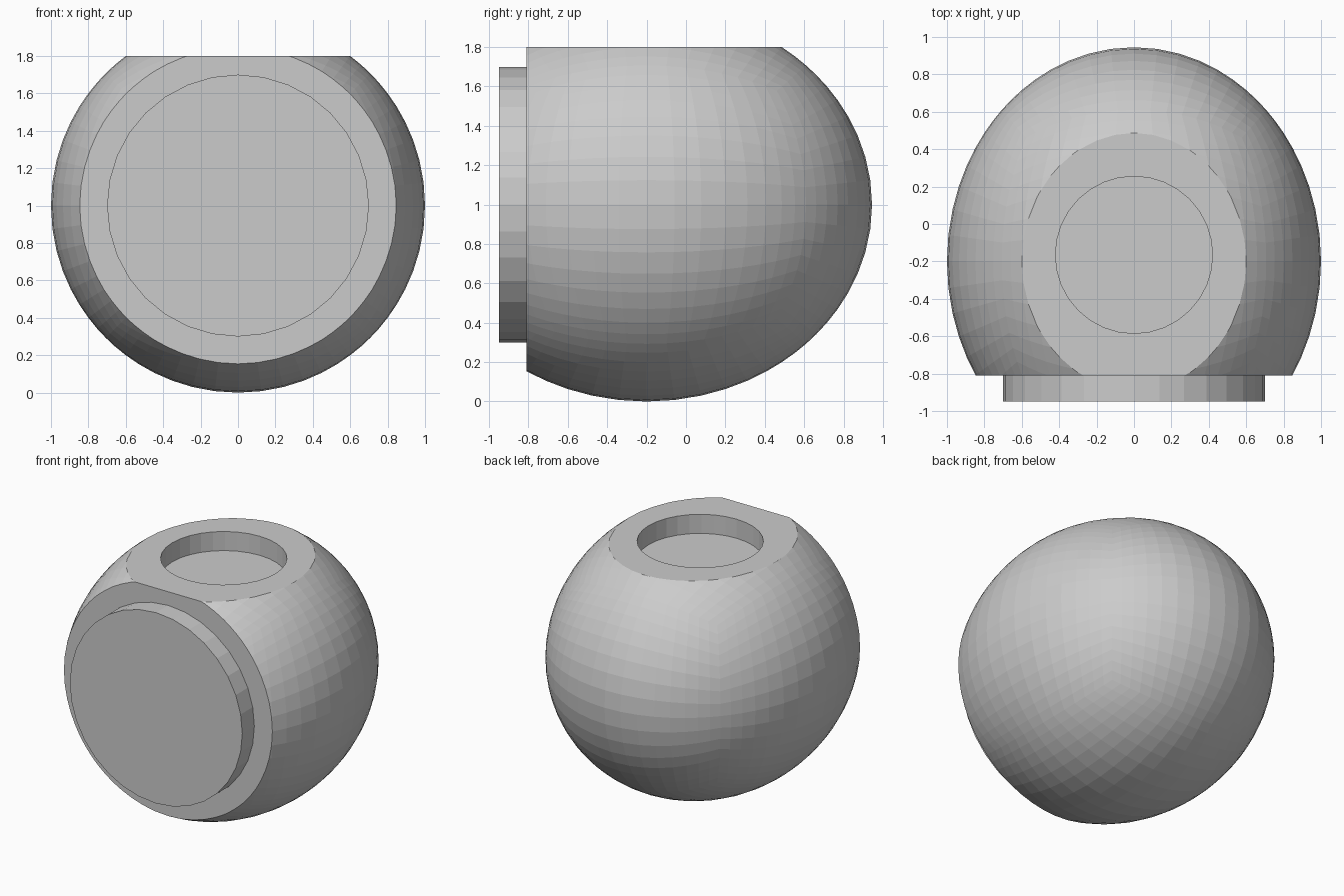
import bpy, bmesh, math
from mathutils import Vector, Matrix

if "Cube" in bpy.data.objects:
    bpy.data.objects.remove(bpy.data.objects["Cube"])

CENTRE = Vector((0, -0.2, 1.0))
RADII = Vector((1.0, 1.145, 1.0))


def add_object(name, bm):
    mesh = bpy.data.meshes.new(name)
    bm.to_mesh(mesh)
    bm.free()
    obj = bpy.data.objects.new(name, mesh)
    bpy.context.collection.objects.link(obj)
    return obj


def cylinder(name, radius, depth, matrix):
    bm = bmesh.new()
    bmesh.ops.create_cone(bm, cap_ends=True, segments=32, radius1=radius,
                          radius2=radius, depth=depth, matrix=matrix)
    return add_object(name, bm)


def slice_flat(bm, point, normal):
    geom = bm.verts[:] + bm.edges[:] + bm.faces[:]
    cut = bmesh.ops.bisect_plane(bm, geom=geom, dist=1e-5, plane_co=point,
                                 plane_no=normal, clear_outer=True)
    bmesh.ops.edgenet_fill(bm, edges=[e for e in bm.edges if e.is_boundary])


# Body: subdivided cube pushed out to an ellipsoid, with flat front and top
bm = bmesh.new()
bmesh.ops.create_cube(bm, size=2)
bmesh.ops.subdivide_edges(bm, edges=bm.edges[:], cuts=15, use_grid_fill=True)
for v in bm.verts:
    v.co = CENTRE + v.co.normalized() * RADII
slice_flat(bm, (0, -0.81, 0), (0, -1, 0))
slice_flat(bm, (0, 0, 1.8), (0, 0, 1))
bmesh.ops.recalc_face_normals(bm, faces=bm.faces[:])
body = add_object("body", bm)

# Round recess in the top
cutter = cylinder("recess_cutter", 0.42, 0.4, Matrix.Translation((0, -0.165, 1.86)))
cutter.hide_render = True
mod = body.modifiers.new("recess", 'BOOLEAN')
mod.operation = 'DIFFERENCE'
mod.solver = 'EXACT'
mod.object = cutter
bpy.context.view_layer.objects.active = body
bpy.ops.object.modifier_apply(modifier=mod.name)
bpy.data.objects.remove(cutter)

# Raised disc on the front, slightly sunk into the body
cylinder("front_disc", 0.7, 0.16,
         Matrix.Translation((0, -0.87, 1.0)) @ Matrix.Rotation(math.pi / 2, 4, 'X'))
